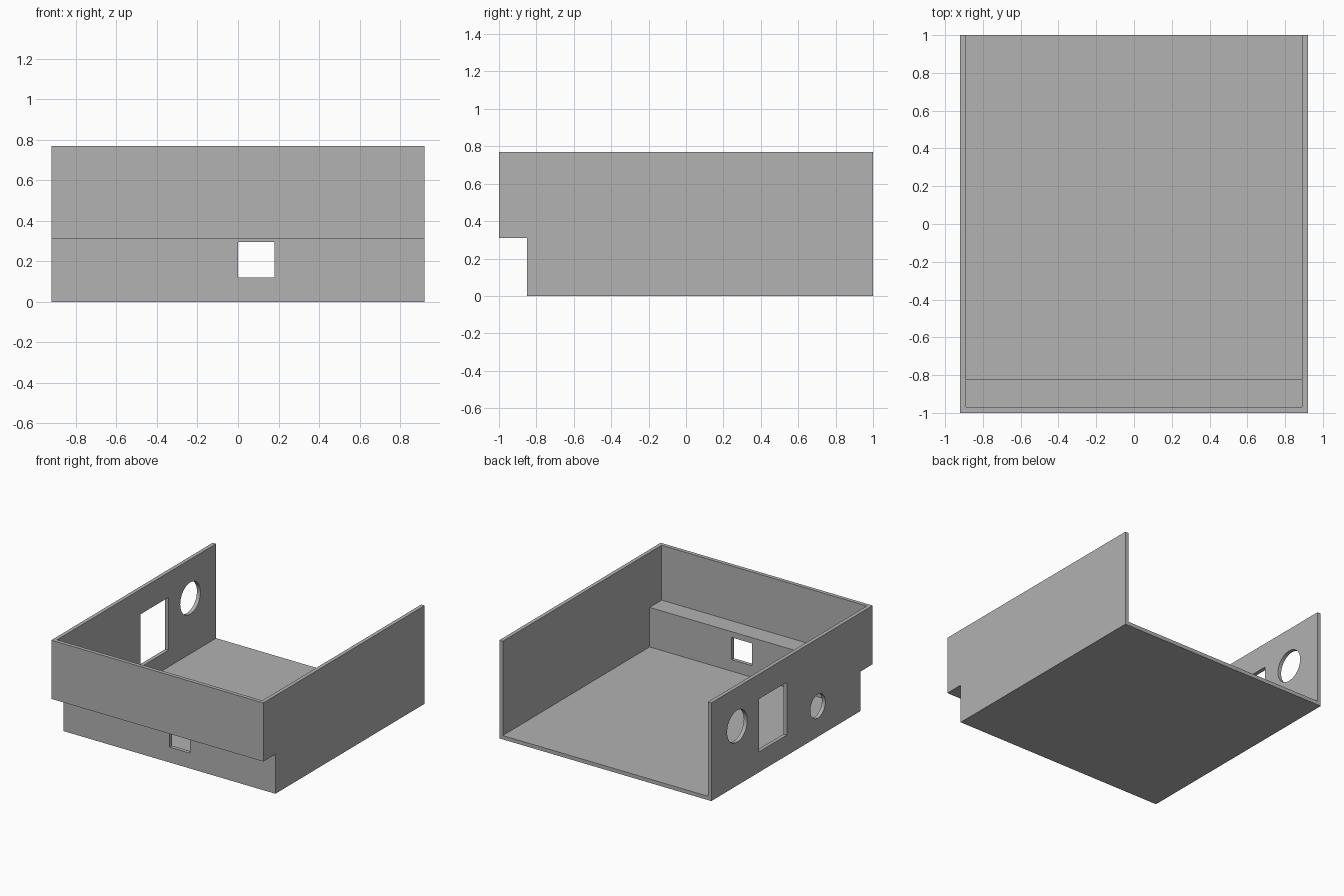
import bpy, bmesh
from mathutils import Matrix, Vector

W, H, T = 0.92, 0.77, 0.03           # half width, height, sheet thickness
FRONT, BACK = -1.0, 1.0
STEP_Y, STEP_Z = -0.85, 0.31         # recess under the front overhang

cube = bpy.data.objects.get("Cube")
if cube:
    bpy.data.objects.remove(cube, do_unlink=True)

grey = bpy.data.materials.new("plain grey")
grey.use_nodes = True
grey.diffuse_color = (0.445, 0.445, 0.445, 1)
grey.node_tree.nodes["Principled BSDF"].inputs["Base Color"].default_value = grey.diffuse_color


def finish(name, bm):
    bmesh.ops.recalc_face_normals(bm, faces=bm.faces)
    mesh = bpy.data.meshes.new(name)
    bm.to_mesh(mesh)
    bm.free()
    mesh.materials.append(grey)
    obj = bpy.data.objects.new(name, mesh)
    bpy.context.scene.collection.objects.link(obj)
    return obj


def extrude_profile(name, points, x0, x1):
    """Extrude a (y, z) outline along x."""
    bm = bmesh.new()
    face = bm.faces.new([bm.verts.new((x0, y, z)) for y, z in points])
    side = bmesh.ops.extrude_face_region(bm, geom=[face])["geom"]
    moved = [v for v in side if isinstance(v, bmesh.types.BMVert)]
    bmesh.ops.translate(bm, verts=moved, vec=(x1 - x0, 0, 0))
    return finish(name, bm)


def box_cutter(name, low, high):
    low, high = Vector(low), Vector(high)
    bm = bmesh.new()
    bmesh.ops.create_cube(bm, size=1, matrix=Matrix.Translation((low + high) / 2)
                          @ Matrix.Diagonal((high - low).to_4d()))
    return finish(name, bm)


def round_cutter(name, y, z, radius):
    bm = bmesh.new()
    bmesh.ops.create_cone(bm, cap_ends=True, segments=48, radius1=radius, radius2=radius, depth=0.2,
                          matrix=Matrix.Translation((-W, y, z)) @ Matrix.Rotation(1.5707963, 4, 'Y'))
    return finish(name, bm)


def cut(target, cutter):
    cutter.hide_render = True
    cutter.hide_viewport = True
    mod = target.modifiers.new(cutter.name, 'BOOLEAN')
    mod.operation = 'DIFFERENCE'
    mod.solver = 'EXACT'
    mod.object = cutter


# Side walls, notched below the overhang
side = [(FRONT, STEP_Z), (STEP_Y, STEP_Z), (STEP_Y, 0), (BACK, 0), (BACK, H), (FRONT, H)]
right_wall = extrude_profile("right_wall", side, -W, -W + T)
left_wall = extrude_profile("left_wall", side, W - T, W)

# Folded sheet: floor, lower front, shelf and upper front
folded = [(BACK, 0), (STEP_Y, 0), (STEP_Y, STEP_Z), (FRONT, STEP_Z), (FRONT, H), (FRONT + T, H),
          (FRONT + T, STEP_Z + T), (STEP_Y + T, STEP_Z + T), (STEP_Y + T, T), (BACK, T)]
tray = extrude_profile("floor_and_front", folded, -W + T, W - T)

# Openings
cut(tray, box_cutter("front_window_cutter", (0, STEP_Y - 0.05, 0.12), (0.18, STEP_Y + 0.08, 0.295)))
cut(right_wall, box_cutter("side_window_cutter", (-W - 0.1, 0.065, 0.16), (-W + 0.1, 0.41, 0.575)))
cut(right_wall, round_cutter("large_hole_cutter", 0.68, 0.465, 0.125))
cut(right_wall, round_cutter("small_hole_cutter", -0.32, 0.24, 0.093))
